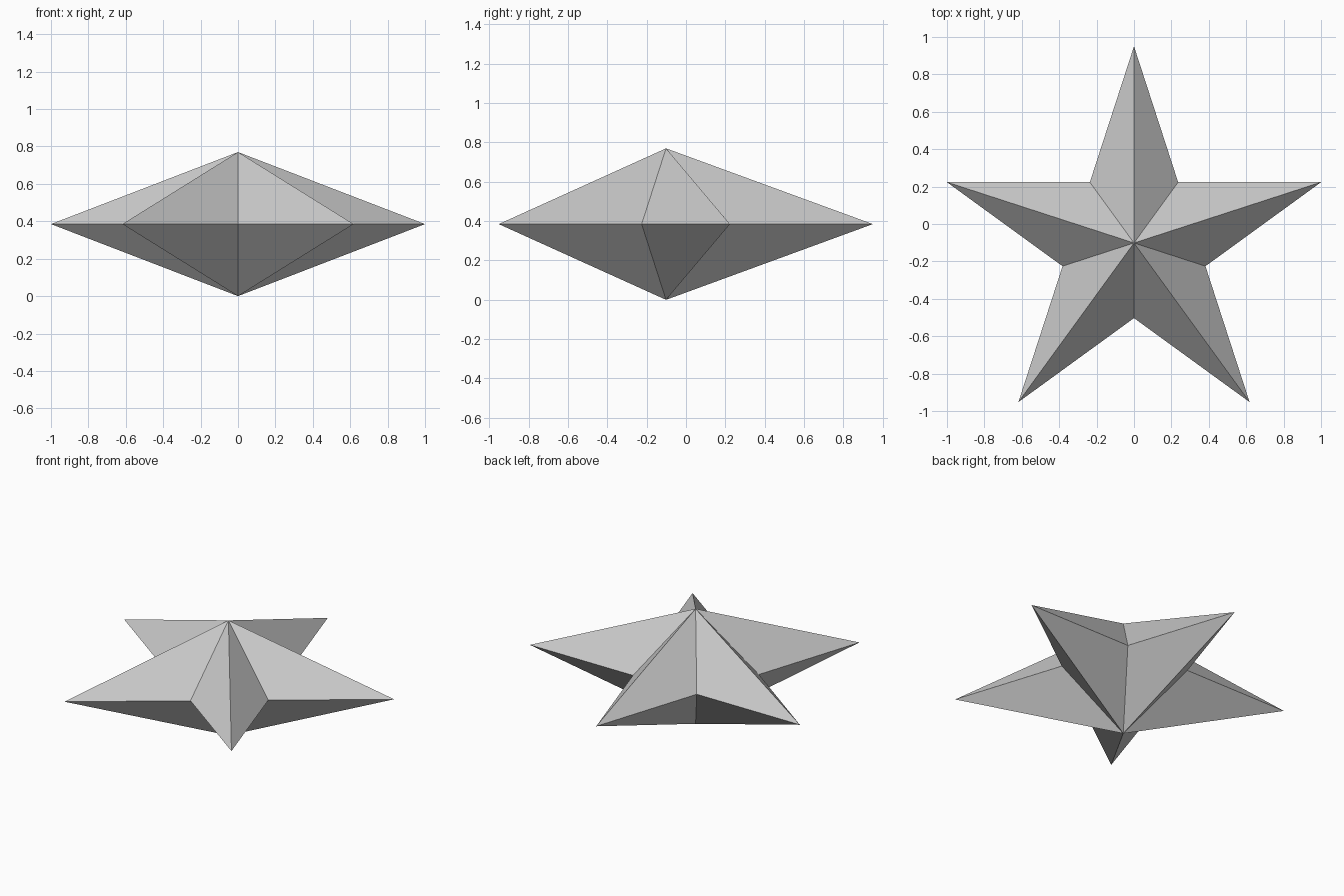
import bpy
import bmesh
from math import sin, cos, pi

cube = bpy.data.objects.get("Cube")
if cube:
    bpy.data.objects.remove(cube, do_unlink=True)

# Star proportions
POINTS = 5
OUTER = 1 / sin(2 * pi / POINTS)
INNER = OUTER * 0.382
HEIGHT = 0.77
CENTRE_Y = 1 - 0.05 - OUTER

# Plain grey material
grey = bpy.data.materials.new("light_grey")
grey.use_nodes = True
colour = (0.6, 0.6, 0.6, 1)
grey.diffuse_color = colour
grey.node_tree.nodes["Principled BSDF"].inputs["Base Color"].default_value = colour

# Rim of alternating tips and notches, joined to a top and a bottom apex
bm = bmesh.new()
rim = []
for i in range(2 * POINTS):
    radius = INNER if i % 2 else OUTER
    angle = pi / 2 + i * pi / POINTS
    rim.append(bm.verts.new((radius * cos(angle), CENTRE_Y + radius * sin(angle), HEIGHT / 2)))
top = bm.verts.new((0, CENTRE_Y, HEIGHT))
bottom = bm.verts.new((0, CENTRE_Y, 0))
for a, b in zip(rim, rim[1:] + rim[:1]):
    bm.faces.new((a, b, top))
    bm.faces.new((b, a, bottom))

mesh = bpy.data.meshes.new("star")
bm.to_mesh(mesh)
bm.free()
mesh.materials.append(grey)
star = bpy.data.objects.new("star", mesh)
bpy.context.collection.objects.link(star)
